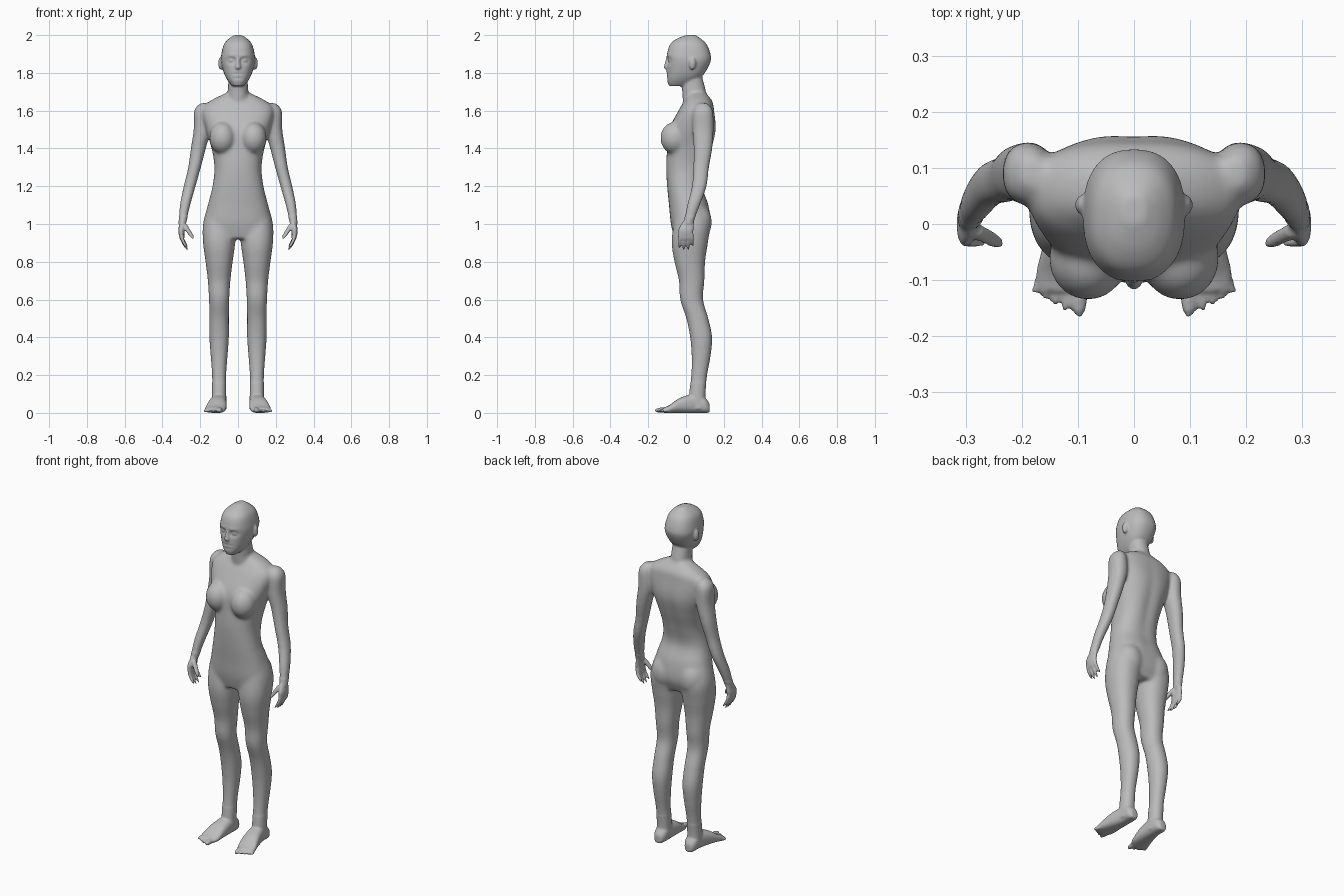
import bpy
import bmesh
from math import cos, sin, pi, exp, copysign
from mathutils import Matrix, Vector

if "Cube" in bpy.data.objects:
    bpy.data.objects.remove(bpy.data.objects["Cube"])

bm = bmesh.new()


def spline(rows, steps=8):
    """Smoothly fill in the sections between the given rows."""
    dense = []
    last = len(rows) - 1
    for i in range(last):
        before, start, end, after = (rows[min(max(k, 0), last)] for k in range(i - 1, i + 3))
        for step in range(steps):
            t = step / steps
            section = []
            for p, q, r, w in zip(before, start, end, after):
                bend = 2 * p - 5 * q + 4 * r - w
                twist = 3 * (q - r) + w - p
                section.append(q + t * (r - p + t * (bend + t * twist)) / 2)
            dense.append(section)
    dense.append(rows[last])
    return dense


def loft(rows, axis="z", side=1, power=2.2, count=40):
    """Skin rounded sections; a row is position, two centres, two radii."""
    rings = []
    for along, across, other, wide, deep in spline(rows):
        ring = []
        for k in range(count):
            c, s = cos(2 * pi * k / count), sin(2 * pi * k / count)
            u = side * (across + wide * copysign(abs(c) ** (2 / power), c))
            v = other + deep * copysign(abs(s) ** (2 / power), s)
            place = (u, v, along) if axis == "z" else (u, along, v)
            ring.append(bm.verts.new(place))
        rings.append(ring)
    for low, high in zip(rings, rings[1:]):
        for k in range(count):
            n = (k + 1) % count
            bm.faces.new((low[k], low[n], high[n], high[k]))
    bm.faces.new(rings[0])
    bm.faces.new(rings[-1])
    return [vert for ring in rings for vert in ring]


def central(rows, power=2.2):
    """Loft on the middle line from height, half width, front and back."""
    sections = [(z, 0, (front + back) / 2, width, (back - front) / 2)
                for z, width, front, back in rows]
    return loft(sections, power=power)


def limb(rows, depth, side=1):
    """Upright loft from height, centre and radius, with a fixed depth ratio."""
    return loft([(z, x, y, r, r * depth) for z, x, y, r in rows], side=side)


def digit(base, tip, radius, side, axis="z", curl=1):
    """Tapered finger or toe between two points given as position and centres."""
    rows = []
    for u in (0, .25, .5, .75, .9, 1):
        along = base[0] + (tip[0] - base[0]) * u
        across = base[1] + (tip[1] - base[1]) * u ** curl
        other = base[2] + (tip[2] - base[2]) * u
        r = radius * (1 - .6 * u ** 6)
        rows.append((along, across, other, r, r))
    loft(rows, axis=axis, side=side, power=2, count=16)


def blob(centre, radii):
    place = Matrix.Translation(centre) @ Matrix.Diagonal((*radii, 1))
    bmesh.ops.create_uvsphere(bm, u_segments=32, v_segments=20, radius=1, matrix=place)


def sculpt(verts, centre, size, push):
    """Push a soft dent (positive) or bulge (negative) into a part."""
    for vert in verts:
        offset = Vector(vert.co) - Vector(centre)
        distance = sum((o / s) ** 2 for o, s in zip(offset, size))
        vert.co.y += push * exp(-distance)


# Torso, with a shallow groove along the spine
torso = central([
    (.92, .17, -.06, .1), (1, .18, -.08, .13), (1.1, .16, -.09, .12),
    (1.2, .135, -.1, .09), (1.3, .125, -.105, .11), (1.4, .14, -.1, .14),
    (1.5, .17, -.09, .16), (1.6, .19, -.04, .15), (1.65, .15, -.01, .14),
    (1.7, .05, .02, .1)], power=2.4)
sculpt(torso, (0, .14, 1.35), (.03, .1, .2), -.01)

# Neck
central([(1.56, .07, 0, .13), (1.68, .055, -.02, .11), (1.8, .05, -.02, .08)])

# Head, with eye sockets, brows and lips
head = central([
    (1.73, .03, -.09, 0), (1.76, .055, -.1, .06), (1.8, .075, -.1, .1),
    (1.86, .09, -.1, .13), (1.9, .088, -.1, .13), (1.95, .075, -.085, .11),
    (1.98, .05, -.05, .08), (2, .02, 0, .05)], power=2.4)
for side in (1, -1):
    sculpt(head, (side * .034, -.1, 1.865), (.02, .04, .015), .018)
    sculpt(head, (side * .034, -.1, 1.89), (.025, .04, .01), -.004)
for k, push in enumerate((-.007, .006, -.007, .005)):
    sculpt(head, (0, -.1, 1.805 - .01 * k), (.023, .04, .007), push)

# Nose
limb([(1.89, 0, -.095, .007), (1.83, 0, -.103, .014), (1.82, 0, -.1, .01)], depth=1)

for side in (1, -1):
    # Eyes, ears, chest and seat
    blob((side * .034, -.08, 1.865), (.016, .014, .012))
    blob((side * .092, .034, 1.85), (.013, .018, .034))
    blob((side * .082, -.062, 1.455), (.07, .074, .085))
    blob((side * .088, .06, 1.01), (.08, .077, .1))

    # Arm
    limb([(1.64, .18, .09, .02), (1.6, .19, .09, .042), (1.5, .19, .09, .045),
          (1.4, .21, .09, .04), (1.3, .23, .08, .034), (1.2, .256, .07, .032),
          (1.1, .28, .04, .028), (1, .295, .01, .02)], depth=1.25, side=side)

    # Palm, fingers curling inward, and thumb
    limb([(1.03, .29, .02, .01), (.97, .3, 0, .016), (.92, .296, 0, .012)],
         depth=2.5, side=side)
    for k, reach in enumerate((.87, .86, .86, .88)):
        y = .02 * k - .03
        digit((.95, .3, y), (reach, .265, y * 1.15), .01, side, curl=2)
    digit((1, .285, -.01), (.92, .236, -.037), .014, side)

    # Leg
    profile = [(1.1, .02, .06), (1, .03, .085), (.9, .02, .085), (.8, .02, .072),
               (.7, .03, .06), (.6, .03, .054), (.5, .06, .052), (.4, .08, .052),
               (.3, .08, .045), (.2, .07, .038), (.1, .06, .038), (.02, .06, .04)]
    limb([(z, .1, y, r) for z, y, r in profile], depth=1.13, side=side)

    # Foot, its sole level with the ground
    profile = [(.125, .1, .02, .025), (.1, .1, .036, .04), (.05, .1, .04, .05),
               (-.03, .11, .05, .04), (-.09, .12, .055, .02), (-.12, .125, .045, .014)]
    loft([(y, x, high, wide, high) for y, x, wide, high in profile],
         axis="y", side=side, power=2.5)

    # Big toe and small toes
    digit((-.08, .095, .016), (-.165, .098, .013), .015, side, axis="y")
    for k in range(1, 5):
        x = .105 + .018 * k
        digit((-.08, x * .9, .014), (.01 * k - .165, x, .011), .01, side, axis="y")

bmesh.ops.recalc_face_normals(bm, faces=bm.faces[:])
parts = bpy.data.meshes.new("body parts")
bm.to_mesh(parts)
bm.free()
body = bpy.data.objects.new("body", parts)
bpy.context.collection.objects.link(body)

# Fuse the parts into one skin
fuse = body.modifiers.new("fuse", "REMESH")
fuse.mode = "VOXEL"
fuse.voxel_size = .0055
graph = bpy.context.evaluated_depsgraph_get()
skin = bpy.data.meshes.new_from_object(body.evaluated_get(graph))
body.modifiers.clear()
body.data = skin
bpy.data.meshes.remove(parts)
skin.name = "body"

# Relax the skin, more on torso and limbs than on face, hands and feet
bm = bmesh.new()
bm.from_mesh(skin)
broad = [vert for vert in bm.verts if .16 < vert.co.z < 1.71
         and (vert.co.z > 1.04 or abs(vert.co.x) < .21)]
for verts, rounds in ((bm.verts[:], 3), (broad, 20)):
    for _ in range(rounds):
        bmesh.ops.smooth_vert(bm, verts=verts, factor=.5, use_axis_x=True,
                              use_axis_y=True, use_axis_z=True)
for face in bm.faces:
    face.smooth = True
bm.to_mesh(skin)
bm.free()

# Plain grey colour
colour = (.5, .5, .5, 1)
grey = bpy.data.materials.new("plain grey")
grey.use_nodes = True
grey.diffuse_color = colour
grey.node_tree.nodes["Principled BSDF"].inputs["Base Color"].default_value = colour
skin.materials.clear()
skin.materials.append(grey)
